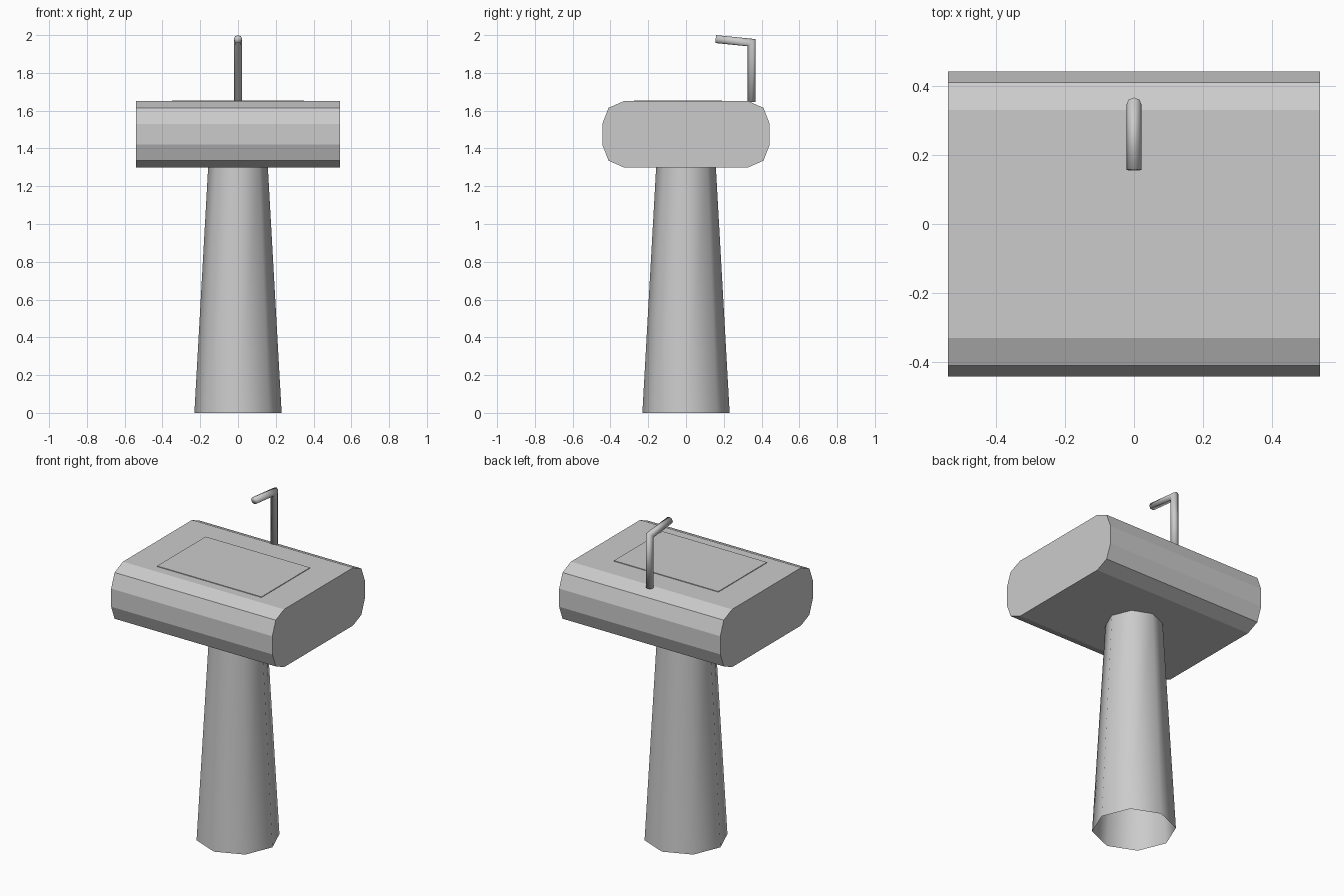
import bpy
import bmesh
import math
from mathutils import Vector

if "Cube" in bpy.data.objects:
    bpy.data.objects.remove(bpy.data.objects["Cube"])

grey = bpy.data.materials.new("light_grey")
grey.diffuse_color = (0.6, 0.6, 0.6, 1)
grey.use_nodes = True
grey.node_tree.nodes["Principled BSDF"].inputs["Base Color"].default_value = grey.diffuse_color


def finish(name, bm, smooth=False, closed=True):
    if closed:
        bmesh.ops.recalc_face_normals(bm, faces=bm.faces[:])
    for f in bm.faces:
        f.smooth = smooth
    mesh = bpy.data.meshes.new(name)
    bm.to_mesh(mesh)
    bm.free()
    mesh.materials.append(grey)
    ob = bpy.data.objects.new(name, mesh)
    bpy.context.collection.objects.link(ob)
    return ob


def sharpen(bm, angle=50):
    for e in bm.edges:
        if len(e.link_faces) == 2 and e.calc_face_angle(0) > math.radians(angle):
            e.smooth = False


def loft(bm, rings, caps):
    # Joins rings of points with quads, optionally closing both ends
    loops = [[bm.verts.new(p) for p in ring] for ring in rings]
    n = len(loops[0])
    for a, b in zip(loops, loops[1:]):
        for i in range(n):
            j = (i + 1) % n
            bm.faces.new((a[i], a[j], b[j], b[i]))
    if caps:
        bm.faces.new(loops[0][::-1])
        bm.faces.new(loops[-1])


# Pedestal: open, tapered octagonal tube
bm = bmesh.new()
loft(bm, [[(r * math.cos(k * math.pi / 4), r * math.sin(k * math.pi / 4), z)
           for k in range(8)] for r, z in ((0.231, 0), (0.158, 1.302))], False)
finish("pedestal", bm, smooth=True, closed=False)

# Basin: rounded side profile extruded along x
quarter = [(0.33, 0.175), (0.41, 0.14), (0.443, 0.055)]
half = quarter + [(y, -z) for y, z in reversed(quarter)]
profile = half + [(-y, -z) for y, z in half]
bm = bmesh.new()
loft(bm, [[(x, y, 1.475 + z) for y, z in profile] for x in (-0.54, 0.54)], True)
finish("basin", bm)

# Thin bowl panel on top of the basin
bm = bmesh.new()
loft(bm, [[(-0.35, -0.275, z), (0.35, -0.275, z), (0.35, 0.19, z), (-0.35, 0.19, z)]
          for z in (1.648, 1.654)], True)
finish("bowl_panel", bm)

# Faucet: eight-sided pipe with a mitred bend
path = [Vector(p) for p in ((0, 0.346, 1.645), (0, 0.346, 1.96), (0, 0.157, 1.979))]
rise = (path[1] - path[0]).normalized()
reach = (path[2] - path[1]).normalized()
mitre = (rise - reach).normalized()
ring_axes = [(Vector((0, 1, 0)), 0.021),
             (mitre, 0.021 / mitre.dot(Vector((0, 1, 0)))),
             (Vector((0, -reach.z, reach.y)) * -1, 0.021)]
rings = []
for p, (axis, r) in zip(path, ring_axes):
    rings.append([p + Vector((0.022 * math.cos(t), 0, 0)) + axis * r * math.sin(t)
                  for t in (k * math.pi / 4 for k in range(8))])
bm = bmesh.new()
loft(bm, rings, True)
sharpen(bm)
finish("faucet", bm, smooth=True)
